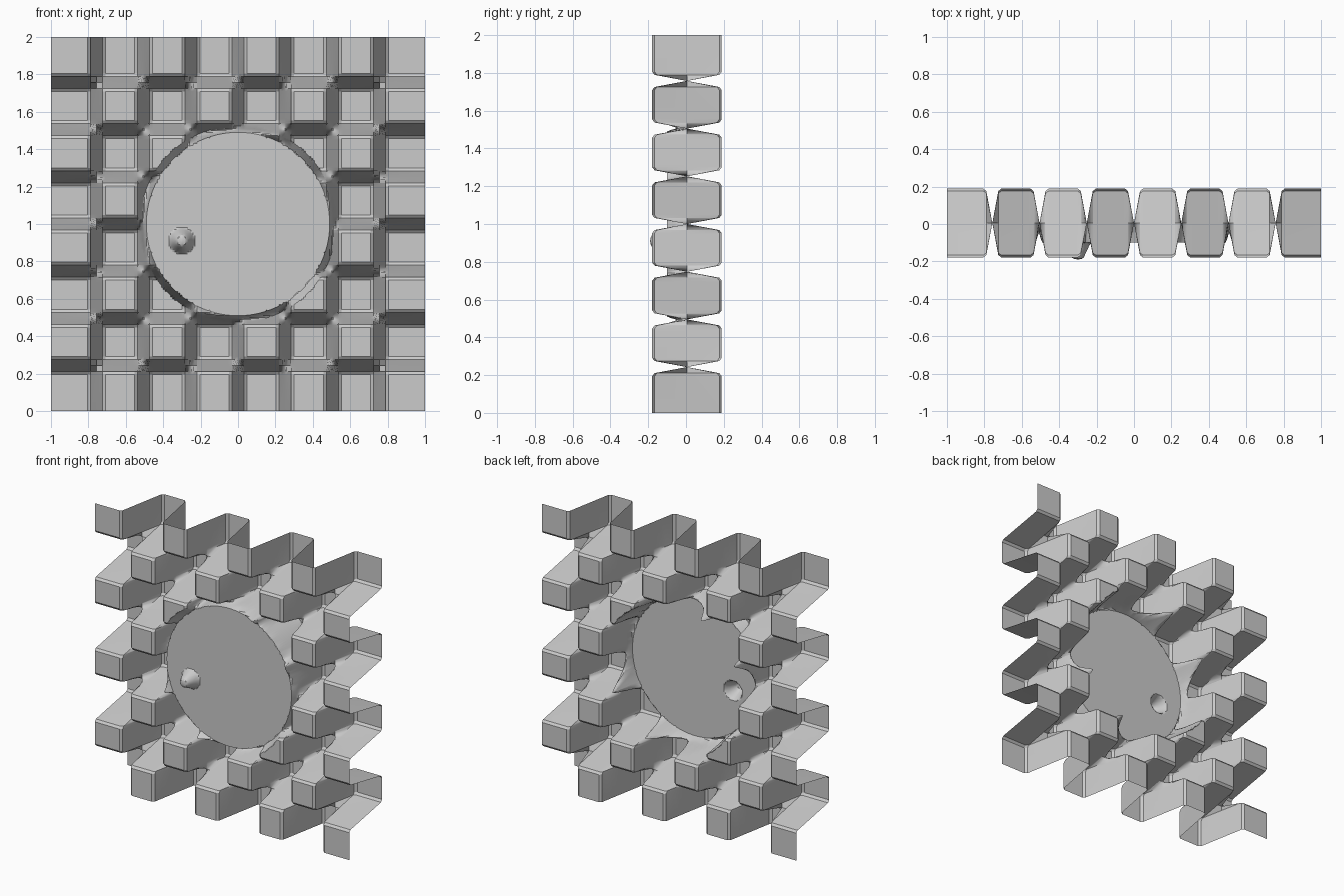
import bpy, bmesh, math

if "Cube" in bpy.data.objects:
    bpy.data.objects.remove(bpy.data.objects["Cube"])

PITCH = 0.2525                 # spacing of the seams between blocks
MID, AMP = 0.005, 0.184        # middle depth and half depth of the blocks
DOOR_Y, DOOR_R, BLEND = -0.10, 0.49, 0.035
KNOB = (-0.30, -0.09)          # knob centre relative to the door centre
SEAMS = [k * PITCH for k in range(-3, 4)]


def lerp(points, t):
    """Piecewise linear profile lookup."""
    for (a, fa), (b, fb) in zip(points, points[1:]):
        if t <= b:
            return fa + (fb - fa) * max(0, t - a) / (b - a)
    return points[-1][1]


def wave(u):
    """Alternating block profile: steep wall, small bevel, flat top."""
    d = min(abs(u - s) for s in SEAMS)
    sign = 1 if sum(u > s for s in SEAMS) % 2 == 0 else -1
    return sign * lerp([(0, 0), (0.032, 0.93), (0.048, 1)], d)


def depth(u, v):
    """Depth of the relief at u (across) and v (up), both from the centre."""
    blocks = MID - AMP * wave(u) * wave(-v)
    k = math.hypot(u - KNOB[0], v - KNOB[1])
    door = DOOR_Y - lerp([(0, 0.09), (0.028, 0.085), (0.045, 0.05), (0.068, 0)], k)
    t = lerp([(DOOR_R, 0), (DOOR_R + BLEND, 1)], math.hypot(u, v))
    return door + (blocks - door) * t


# Grid lines: fine around the door, only at profile corners elsewhere
lines = {-1.0, 1.0}
for s in SEAMS:
    lines.update(round(s + o, 4) for o in (-0.048, -0.032, 0, 0.032, 0.048))
lines.update(round(i * 0.01, 4) for i in range(-56, 57))
lines = sorted(lines)

# Block wall with round door and knob, one continuous sheet
bm = bmesh.new()
grid = []
for v in lines:
    row = []
    for u in lines:
        r = math.hypot(u, v)
        x, z = u, v
        for ring in (DOOR_R, DOOR_R + BLEND):      # snap to a clean door rim
            if abs(r - ring) < 0.0055:
                x, z = u * ring / r, v * ring / r
        row.append(bm.verts.new((x, depth(x, z), z + 1)))
    grid.append(row)
for j in range(len(lines) - 1):
    for i in range(len(lines) - 1):
        bm.faces.new((grid[j][i], grid[j][i + 1], grid[j + 1][i + 1], grid[j + 1][i]))
mesh = bpy.data.meshes.new("block_wall_with_round_door")
bm.to_mesh(mesh)
bm.free()
wall = bpy.data.objects.new("block_wall_with_round_door", mesh)
bpy.context.collection.objects.link(wall)
bpy.context.view_layer.objects.active = wall
wall.select_set(True)
bpy.ops.object.shade_smooth_by_angle(angle=math.radians(25))
